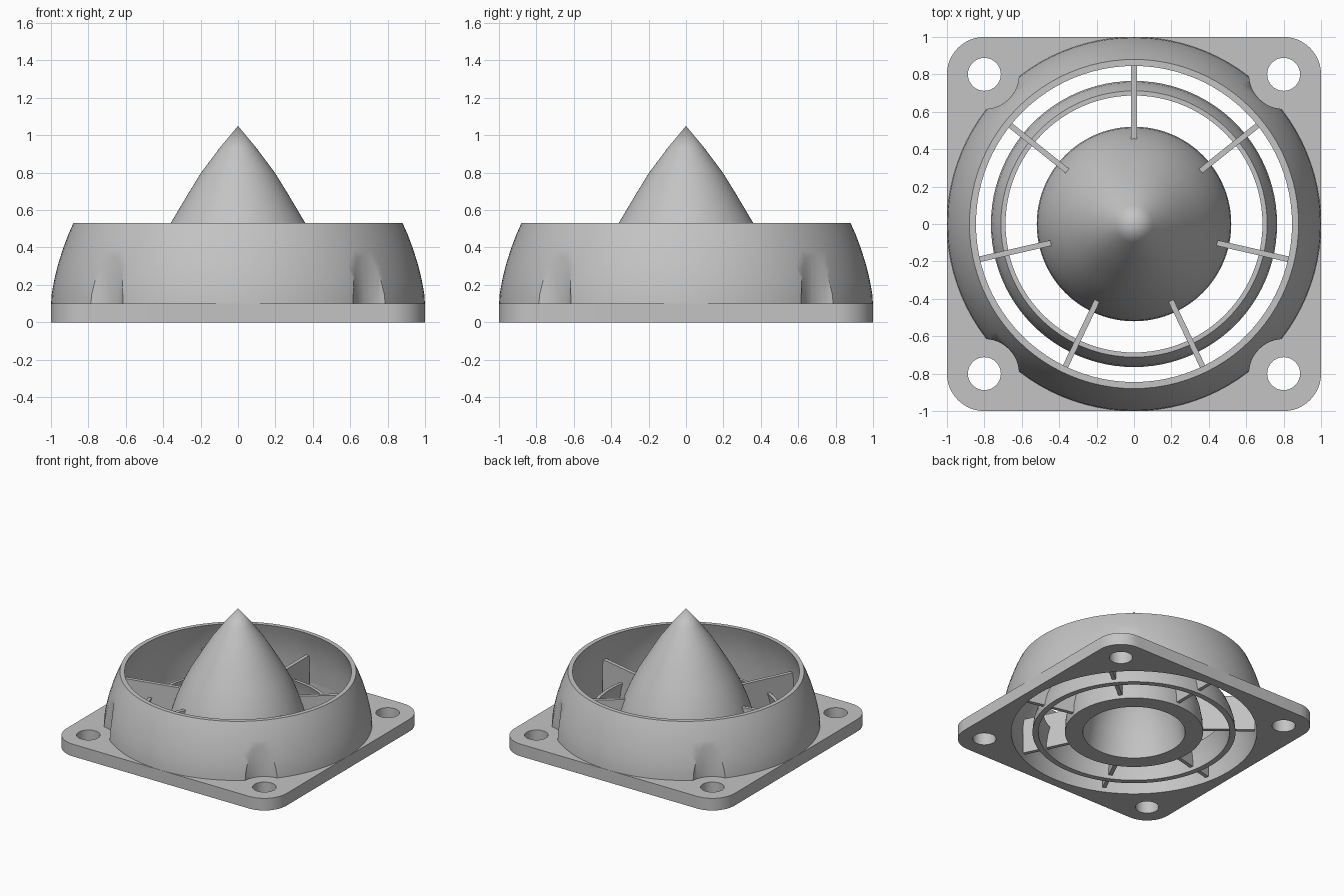
import bpy, bmesh, math
from mathutils import Matrix

if "Cube" in bpy.data.objects:
    bpy.data.objects.remove(bpy.data.objects["Cube"], do_unlink=True)

grey = bpy.data.materials.new("plain_grey")
grey.use_nodes = True
colour = (0.55, 0.55, 0.55, 1)
grey.diffuse_color = colour
grey.node_tree.nodes["Principled BSDF"].inputs["Base Color"].default_value = colour


def activate(ob):
    bpy.ops.object.select_all(action="DESELECT")
    ob.select_set(True)
    bpy.context.view_layer.objects.active = ob


def smooth(ob, angle=35):
    activate(ob)
    bpy.ops.object.shade_smooth_by_angle(angle=math.radians(angle))


def add(name, data):
    ob = bpy.data.objects.new(name, data)
    bpy.context.collection.objects.link(ob)
    data.materials.append(grey)
    return ob


def from_bmesh(name, bm):
    bmesh.ops.recalc_face_normals(bm, faces=bm.faces)
    mesh = bpy.data.meshes.new(name)
    bm.to_mesh(mesh)
    bm.free()
    return add(name, mesh)


def lathe(name, profile, steps=96):
    """Spin a closed (radius, height) profile round the z axis."""
    bm = bmesh.new()
    verts = [bm.verts.new((r, 0, z)) for r, z in profile]
    edges = [bm.edges.new((a, b)) for a, b in zip(verts, verts[1:] + verts[:1])
             if a.co.xy.length > 0 or b.co.xy.length > 0]
    bmesh.ops.spin(bm, geom=verts + edges, cent=(0, 0, 0), axis=(0, 0, 1),
                   angle=math.tau, steps=steps, use_duplicate=False)
    bmesh.ops.remove_doubles(bm, verts=bm.verts, dist=0.0005)
    return from_bmesh(name, bm)


def arc(cx, cy, r, start, end, n):
    return [(cx + r * math.cos(a), cy + r * math.sin(a))
            for a in (start + (end - start) * i / n for i in range(n + 1))]


CORNERS = [(0.8, 0.8), (-0.8, 0.8), (-0.8, -0.8), (0.8, -0.8)]

# Mounting plate: rounded square outline with bolt holes and a duct opening
outline = []
for i, (cx, cy) in enumerate(CORNERS):
    outline += arc(cx, cy, 0.2, i * math.pi / 2, (i + 1) * math.pi / 2, 12)
loops = [outline, arc(0, 0, 0.925, 0, math.tau, 96)[:-1]]
loops += [arc(cx, cy, 0.088, 0, math.tau, 32)[:-1] for cx, cy in CORNERS]
curve = bpy.data.curves.new("mounting_plate", "CURVE")
curve.dimensions = "2D"
curve.fill_mode = "BOTH"
curve.extrude = 0.05
for loop in loops:
    spline = curve.splines.new("POLY")
    spline.points.add(len(loop) - 1)
    for point, (x, y) in zip(spline.points, loop):
        point.co = (x, y, 0, 1)
    spline.use_cyclic_u = True
plate = add("mounting_plate", curve)
plate.location.z = 0.05
activate(plate)
bpy.ops.object.convert(target="MESH")
smooth(bpy.context.object)

# Outer duct wall, curving inward to its rim
wall = lathe("duct_wall", [
    (0.925, 0.09), (1.0, 0.09), (0.996, 0.15), (0.984, 0.22), (0.965, 0.3),
    (0.937, 0.39), (0.907, 0.47), (0.88, 0.53), (0.845, 0.53), (0.865, 0.47),
    (0.888, 0.39), (0.905, 0.3), (0.917, 0.2)])

# Bolt clearance pockets cut into the duct wall
bm = bmesh.new()
for cx, cy in CORNERS:
    bmesh.ops.create_cone(bm, cap_ends=True, segments=48, radius1=0.185, radius2=0.185,
                          depth=0.6, matrix=Matrix.Translation((cx, cy, 0.35)))
cutter = from_bmesh("pocket_cutter", bm)
cut = wall.modifiers.new("pockets", "BOOLEAN")
cut.operation = "DIFFERENCE"
cut.solver = "EXACT"
cut.object = cutter
activate(wall)
bpy.ops.object.modifier_apply(modifier=cut.name)
bpy.data.objects.remove(cutter, do_unlink=True)
smooth(wall)

# Slim guide ring between wall and hub
smooth(lathe("guide_ring", [
    (0.72, 0), (0.765, 0), (0.758, 0.07), (0.738, 0.14), (0.712, 0.2),
    (0.687, 0.2), (0.705, 0.14), (0.716, 0.07)]))

# Hollow pointed hub
smooth(lathe("hub_cone", [
    (0.385, 0), (0.52, 0), (0.515, 0.1), (0.496, 0.2), (0.464, 0.3), (0.42, 0.41),
    (0.36, 0.53), (0.265, 0.69), (0.197, 0.8), (0.1, 0.93), (0, 1.05),
    (0, 0.84), (0.1, 0.7), (0.21, 0.53), (0.3, 0.37), (0.355, 0.2)]))

# Seven radial fins joining hub, ring and wall
FINS = 7
for i in range(FINS):
    bm = bmesh.new()
    bmesh.ops.create_cube(bm, size=1)
    bmesh.ops.scale(bm, vec=(0.47, 0.03, 0.29), verts=bm.verts)
    bmesh.ops.translate(bm, vec=(0.675, 0, 0.175), verts=bm.verts)
    turn = Matrix.Rotation(math.pi / 2 + i * math.tau / FINS, 3, "Z")
    bmesh.ops.rotate(bm, cent=(0, 0, 0), matrix=turn, verts=bm.verts)
    from_bmesh(f"fin_{i + 1}", bm)
